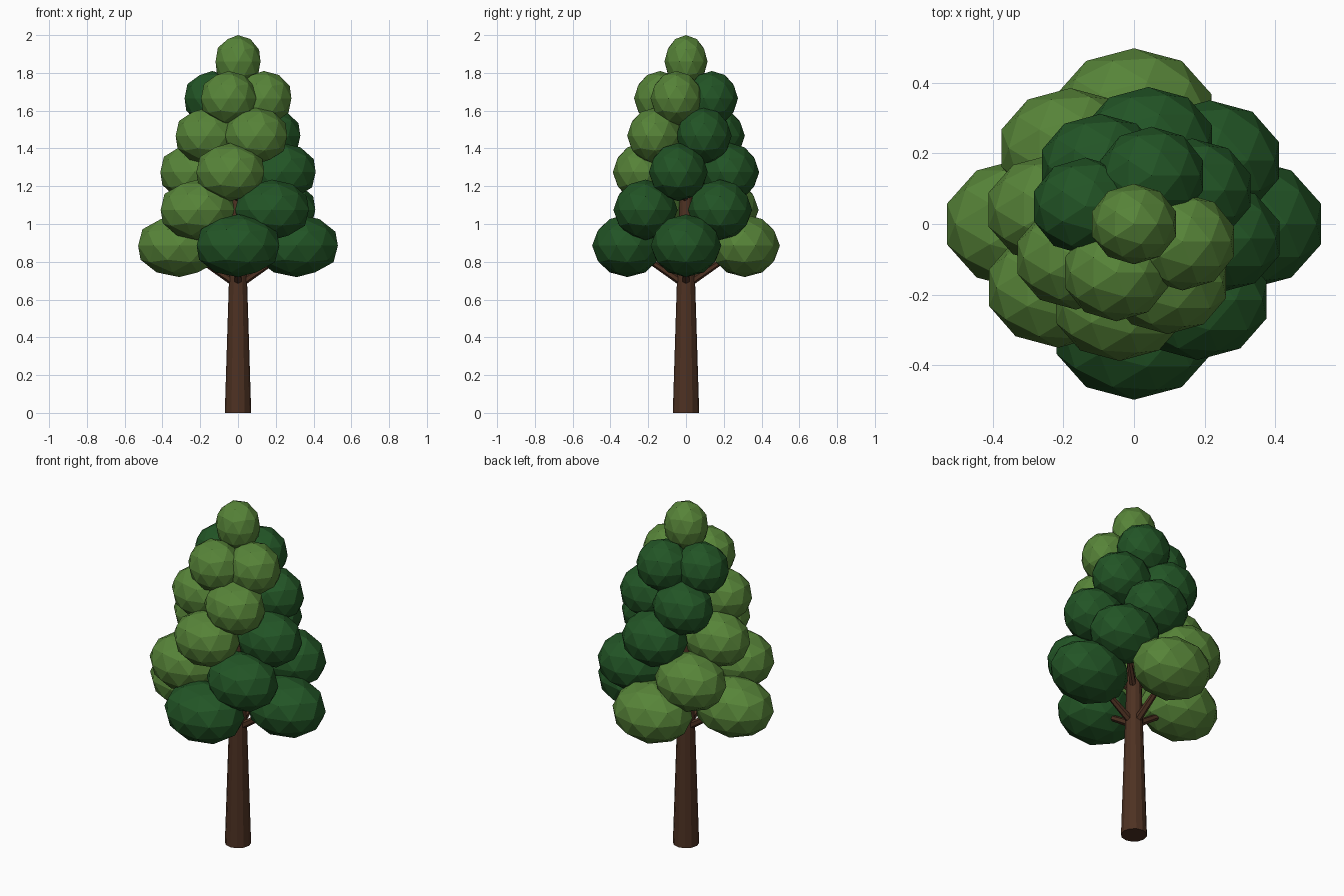
import bpy, math
from mathutils import Vector

if "Cube" in bpy.data.objects:
    bpy.data.objects.remove(bpy.data.objects["Cube"])


def material(name, rgb):
    m = bpy.data.materials.new(name)
    m.diffuse_color = (*rgb, 1)
    m.use_nodes = True
    m.node_tree.nodes["Principled BSDF"].inputs["Base Color"].default_value = m.diffuse_color
    return m


LIGHT = material("light_green", (0.095, 0.230, 0.040))
DARK = material("dark_green", (0.016, 0.090, 0.019))
BARK = material("bark_brown", (0.075, 0.031, 0.016))


def finish(name, mat):
    ob = bpy.context.object
    ob.name = name
    ob.data.materials.append(mat)
    return ob


def limb(name, a, b, r1, r2, sides):
    """Tapered cylinder from a to b."""
    a, b = Vector(a), Vector(b)
    bpy.ops.mesh.primitive_cone_add(vertices=sides, radius1=r1, radius2=r2,
                                    depth=(b - a).length, location=(a + b) / 2)
    ob = finish(name, BARK)
    ob.rotation_euler = (b - a).to_track_quat('Z', 'Y').to_euler()
    return ob


def leaf_clump(name, centre, size, mat):
    """Faceted, stretched ball of leaves."""
    bpy.ops.mesh.primitive_ico_sphere_add(subdivisions=2, radius=1, location=centre)
    finish(name, mat).scale = size


# Trunk
limb("trunk", (0, 0, 0), (0, 0, 1.72), 0.07, 0.016, 12)

# Tiers of four clumps, each turned 40 degrees from the one below:
# height, distance from trunk, clump radii
TIERS = [
    (0.885, 0.31, (0.230, 0.187, 0.166)),
    (1.075, 0.28, (0.205, 0.170, 0.160)),
    (1.275, 0.235, (0.189, 0.156, 0.154)),
    (1.467, 0.19, (0.174, 0.147, 0.149)),
    (1.665, 0.146, (0.153, 0.138, 0.145)),
]
for t, (z, reach, size) in enumerate(TIERS):
    for i in range(4):
        a = math.radians(40 * t + 90 * i)
        centre = (reach * math.cos(a), reach * math.sin(a), z)
        leaf_clump(f"leaf_clump_{t}_{i}", centre, size, DARK if i in (0, 3) else LIGHT)
        # Branch carrying the clump
        limb(f"branch_{t}_{i}", (0, 0, z - 0.67 * reach), centre,
             0.022 - 0.003 * t, 0.012 - 0.001 * t, 6)

# Crown tip
leaf_clump("crown_tip", (0, 0, 1.86), (0.125, 0.114, 0.14), LIGHT)
